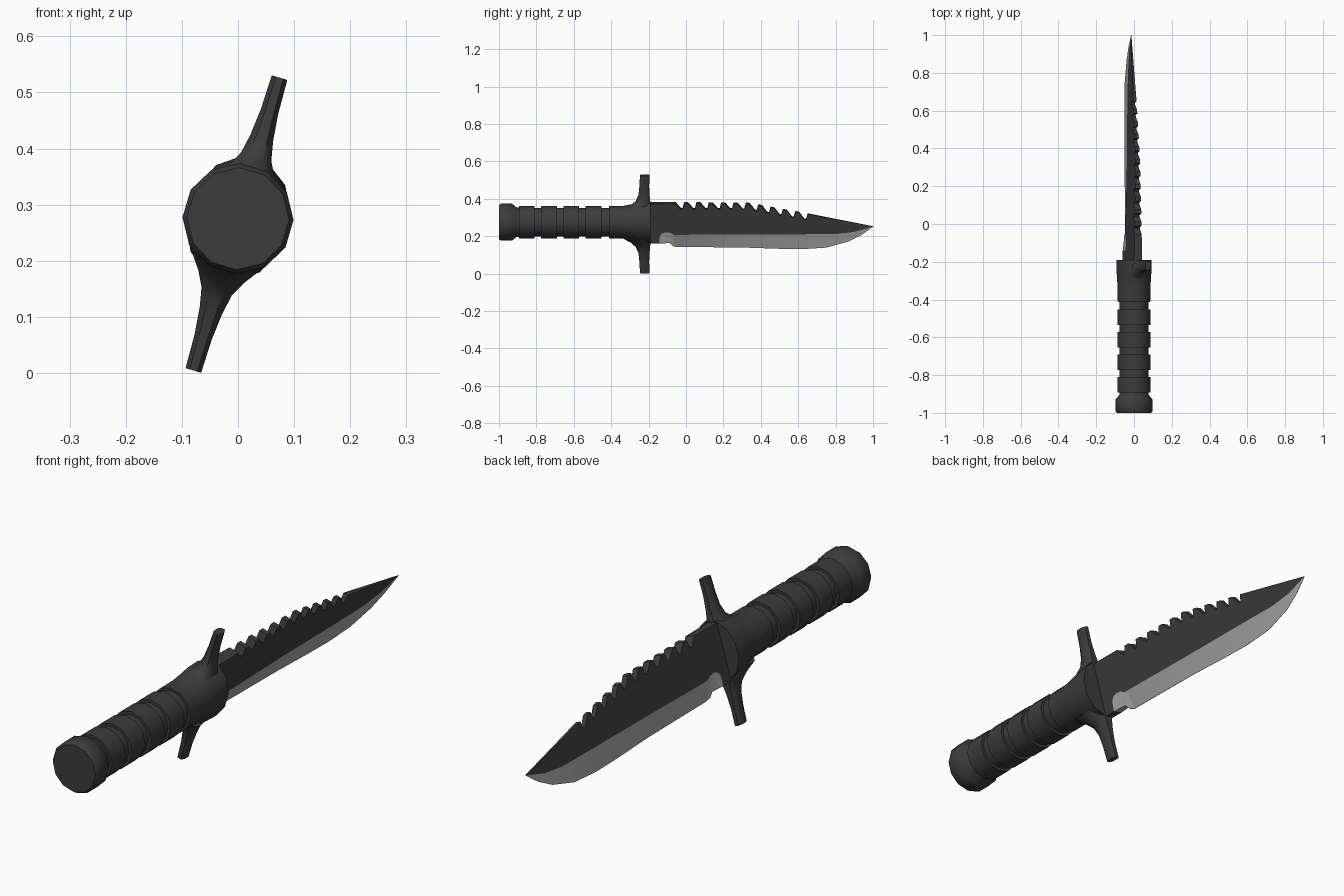
import bpy, bmesh, math

if "Cube" in bpy.data.objects:
    bpy.data.objects.remove(bpy.data.objects["Cube"])

ROLL = math.radians(16.4)      # whole knife is rolled about its long axis
AXIS_Z = 0.275                 # height of the handle axis


def material(name, r, g, b):
    m = bpy.data.materials.new(name)
    m.diffuse_color = (r, g, b, 1)
    m.use_nodes = True
    m.node_tree.nodes["Principled BSDF"].inputs["Base Color"].default_value = m.diffuse_color
    return m


BLACK = material("matte black", 0.045, 0.045, 0.046)
STEEL = material("bare steel", 0.40, 0.40, 0.40)


def interp(keys, y):
    """Piecewise linear value through (y, value) keys."""
    if y <= keys[0][0]:
        return keys[0][1]
    for (a, va), (b, vb) in zip(keys, keys[1:]):
        if y <= b:
            return va + (vb - va) * (y - a) / (b - a)
    return keys[-1][1]


def loft(name, rings, mats, rule=None, smooth=None):
    """Skin a list of equal-sized point rings, cap both ends."""
    bm = bmesh.new()
    rows = [[bm.verts.new(p) for p in ring] for ring in rings]
    n = len(rows[0])
    for i, (a, b) in enumerate(zip(rows, rows[1:])):
        for j in range(n):
            k = (j + 1) % n
            f = bm.faces.new((a[j], a[k], b[k], b[j]))
            if rule:
                f.material_index = rule(i, j)
    bm.faces.new(rows[0])
    bm.faces.new(rows[-1])
    bmesh.ops.recalc_face_normals(bm, faces=bm.faces)
    me = bpy.data.meshes.new(name)
    bm.to_mesh(me)
    bm.free()
    for m in mats:
        me.materials.append(m)
    ob = bpy.data.objects.new(name, me)
    bpy.context.collection.objects.link(ob)
    ob.location = (0, 0, AXIS_Z)
    ob.rotation_euler = (0, ROLL, 0)
    if smooth:
        bpy.ops.object.select_all(action='DESELECT')
        ob.select_set(True)
        bpy.context.view_layer.objects.active = ob
        bpy.ops.object.shade_smooth_by_angle(angle=math.radians(smooth))
    return ob


def oval(y, ru, rv, sides=12):
    """Oval ring around the handle axis."""
    return [(ru * math.cos(math.radians(15) + t * math.tau / sides), y,
             rv * math.sin(math.radians(15) + t * math.tau / sides))
            for t in range(sides)]


# Pommel
loft("pommel", [oval(y, r, r) for y, r in
                [(-1, 0.091), (-0.988, 0.099), (-0.93, 0.099), (-0.905, 0.078), (-0.88, 0.078)]],
     [BLACK], smooth=40)

# Grip: core with four raised rings
profile = [(-0.90, 0.077)]
for k in range(4):
    s = -0.893 + 0.119 * k
    profile += [(s, 0.077), (s, 0.088), (s + 0.084, 0.088), (s + 0.084, 0.077)]
profile.append((-0.38, 0.077))
loft("grip", [oval(y, r, r) for y, r in profile], [BLACK], smooth=40)

# Guard collar, flaring to an oval front
loft("guard_collar", [oval(y, u, v) for y, u, v in
                      [(-0.412, 0.086, 0.086), (-0.34, 0.087, 0.086), (-0.29, 0.089, 0.097),
                       (-0.25, 0.091, 0.110), (-0.19, 0.091, 0.114)]],
     [BLACK], smooth=40)

# Guard arms: (height, half width, back y, front y)
ARM = [(0.07, 0.062, -0.34, -0.19), (0.098, 0.042, -0.295, -0.19), (0.125, 0.028, -0.268, -0.192),
       (0.16, 0.021, -0.254, -0.195), (0.21, 0.016, -0.249, -0.197), (0.272, 0.0145, -0.246, -0.195)]


def arm_ring(v, hw, y0, y1, side):
    c, hy, ch = (y0 + y1) / 2, (y1 - y0) / 2, 0.5
    pts = [(1, -ch), (1, ch), (ch, 1), (-ch, 1), (-1, ch), (-1, -ch), (-ch, -1), (ch, -1)]
    return [(hw * a, c + hy * b, side * v - 0.010) for a, b in pts]


for label, side in (("upper", 1), ("lower", -1)):
    loft("guard_arm_" + label, [arm_ring(*row, side) for row in ARM], [BLACK], smooth=50)

# Blade outline keys, heights as seen from the side
spine = [(-0.20, 0.375), (0.33, 0.375), (0.65, 0.318), (1.0, 0.251)]
border = [(-0.20, 0.168), (-0.143, 0.168), (-0.140, 0.205), (-0.128, 0.219), (-0.11, 0.224),
          (-0.085, 0.222), (-0.065, 0.211), (0.80, 0.211), (0.90, 0.222), (1.0, 0.250)]
edge = [(-0.20, 0.165), (-0.085, 0.165), (-0.07, 0.147), (-0.05, 0.141), (0.30, 0.138), (0.50, 0.131),
        (0.62, 0.129), (0.75, 0.137), (0.87, 0.170), (0.94, 0.206), (1.0, 0.249)]
thick = [(-0.20, 0.022), (0.0, 0.019), (0.30, 0.012), (0.65, 0.009), (1.0, 0.0008)]
edge_thick = [(-0.20, 0.021), (-0.143, 0.021), (-0.085, 0.014), (-0.05, 0.0015), (1.0, 0.0006)]

# Saw teeth cut into the spine: slanted front, steep back
cuts = []
for k in range(11):
    s = -0.055 + 0.066 * k
    cuts += [(s, 0), (s + 0.016, 0.018), (s + 0.028, 0.031), (s + 0.037, 0.031), (s + 0.045, 0)]

stations = sorted({round(y, 4) for keys in (spine, border, edge, thick, edge_thick, cuts) for y, _ in keys})


def up(z):
    return (z - AXIS_Z) / math.cos(ROLL)


def blade_ring(y):
    h, e = interp(thick, y), interp(edge_thick, y)
    top = up(interp(spine, y) - interp(cuts, y))
    mid, low = up(interp(border, y)), up(interp(edge, y))
    return [(u - 0.008, y, v) for u, v in
            [(-h, top), (h, top), (h, mid), (e, low), (-e, low), (-h, mid)]]


# Blade: steel below the border line, black above
loft("blade", [blade_ring(y) for y in stations], [BLACK, STEEL],
     rule=lambda i, j: int(j in (2, 3, 4) and stations[i] > -0.1435))
